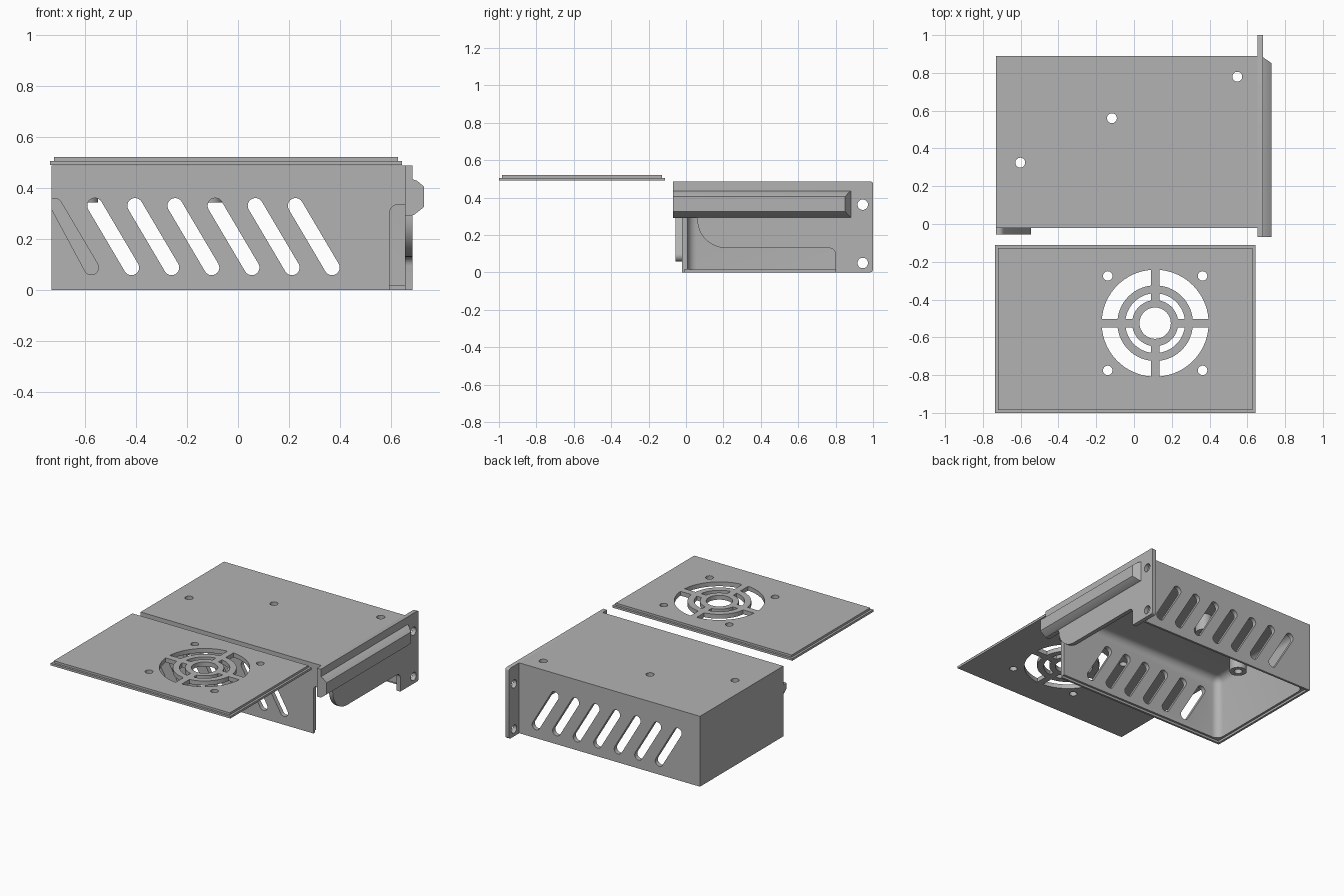
import bpy, bmesh
from math import sin, cos, pi, asin, atan2, radians

if "Cube" in bpy.data.objects:
    bpy.data.objects.remove(bpy.data.objects["Cube"], do_unlink=True)

grey = bpy.data.materials.new("plain grey")
grey.use_nodes = True
colour = (0.45, 0.45, 0.45, 1)
grey.diffuse_color = colour
grey.node_tree.nodes["Principled BSDF"].inputs["Base Color"].default_value = colour


def prism(name, pts, axis, a, b):
    """Extrude a 2D outline along an axis: x uses (y,z), y uses (x,z), z uses (x,y)."""
    place = {"x": lambda p, t: (t, p[0], p[1]),
             "y": lambda p, t: (p[0], t, p[1]),
             "z": lambda p, t: (p[0], p[1], t)}[axis]
    bm = bmesh.new()
    lower = [bm.verts.new(place(p, a)) for p in pts]
    upper = [bm.verts.new(place(p, b)) for p in pts]
    bm.faces.new(lower)
    bm.faces.new(upper)
    n = len(pts)
    for i in range(n):
        j = (i + 1) % n
        bm.faces.new((lower[i], lower[j], upper[j], upper[i]))
    bmesh.ops.recalc_face_normals(bm, faces=bm.faces)
    mesh = bpy.data.meshes.new(name)
    bm.to_mesh(mesh)
    bm.free()
    mesh.materials.append(grey)
    ob = bpy.data.objects.new(name, mesh)
    bpy.context.collection.objects.link(ob)
    return ob


def box(name, x0, x1, y0, y1, z0, z1):
    return prism(name, [(x0, y0), (x1, y0), (x1, y1), (x0, y1)], "z", z0, z1)


def arc(cx, cy, r, a0, a1, n=12):
    return [(cx + r * cos(a0 + (a1 - a0) * i / n), cy + r * sin(a0 + (a1 - a0) * i / n))
            for i in range(n + 1)]


def circle(cx, cy, r, n=32):
    return arc(cx, cy, r, 0, 2 * pi, n)[:-1]


def apply(ob, mod):
    bpy.context.view_layer.objects.active = ob
    bpy.ops.object.modifier_apply(modifier=mod.name)


def boolean(ob, other, operation="DIFFERENCE"):
    mod = ob.modifiers.new("bool", "BOOLEAN")
    mod.operation, mod.solver, mod.object = operation, "EXACT", other
    apply(ob, mod)
    bpy.data.objects.remove(other, do_unlink=True)


def bevel(ob, width, segments):
    mod = ob.modifiers.new("round", "BEVEL")
    mod.width, mod.segments = width, segments
    apply(ob, mod)


def slot(k):
    """Slanted round-ended slot outline, number k along the wall."""
    x0, x1, z0, z1, r = -0.56 + 0.157 * k, -0.417 + 0.157 * k, 0.33, 0.088, 0.03
    a = atan2(z0 - z1, x0 - x1)
    return arc(x0, z0, r, a - pi / 2, a + pi / 2) + arc(x1, z1, r, a + pi / 2, a + pi * 1.5)


L, R, F, B, TOP = -0.73, 0.655, -0.022, 0.89, 0.487
T = 0.03

# Shell: open below and at the right end, rounded inside, with a lid step
shell = box("case_shell", L, R, F, B, 0, TOP)
cavity = box("cavity", L + T, R + 0.5, F + T, B - T, -0.3, TOP - T)
bevel(cavity, 0.05, 6)
boolean(shell, cavity)
boolean(shell, box("step", L + 0.015, R + 0.5, F + 0.015, B - 0.015, -0.1, 0.015))

# Standoffs under the roof, with screw holes through
screws = [(-0.602, 0.325), (-0.117, 0.56), (0.547, 0.78)]
for x, y in screws:
    boolean(shell, prism("standoff", circle(x, y, 0.055), "z", 0.342, TOP - 0.01), "UNION")
for x, y in screws:
    boolean(shell, prism("screw_hole", circle(x, y, 0.026), "z", 0.2, 0.6))

# Vent slots
for k in range(6):
    boolean(shell, prism("front_slot", slot(k), "y", F - 0.1, F + 0.1))
for k in range(7):
    boolean(shell, prism("back_slot", slot(k), "y", B - 0.1, B + 0.1))

# Notch with a rounded corner in the front wall
notch = [(0.593, -0.1), (0.8, -0.1), (0.8, 0.335)] + arc(0.628, 0.3, 0.035, pi / 2, pi, 8)
boolean(shell, prism("notch", notch, "y", F - 0.1, F + 0.08))

# Raised slanted bar at the end of the front vents
bar = [(max(x, L), z) for x, z in slot(-1)]
vent_bar = prism("vent_bar", bar, "y", -0.055, F + 0.005)

# Mounting plate on the right end
outline = ([(-0.07, 0.29), (0.06, 0.29)]
           + arc(0.215, 0.285, 0.155, pi, pi * 1.5)
           + arc(0.765, 0.095, 0.035, pi / 2, 0, 6)
           + [(0.80, 0.0)]
           + arc(0.985, 0.015, 0.015, -pi / 2, 0, 4)
           + arc(0.985, TOP - 0.015, 0.015, 0, pi / 2, 4)
           + [(-0.07, TOP)])
plate = prism("mounting_plate", outline, "x", 0.654, 0.683)
for z in (0.05, 0.362):
    boolean(plate, prism("mount_hole", circle(0.945, z, 0.028), "x", 0.5, 0.9))

# Rail along the plate, tapered at its back end
profile = [(0.68, 0.292), (0.69, 0.295), (0.728, 0.325), (0.728, 0.405),
           (0.70, 0.428), (0.68, 0.435)]
rail = prism("side_rail", profile, "y", -0.07, 0.885)
for v in rail.data.vertices:
    if v.co.y > 0.5:
        v.co.y -= (v.co.x - 0.68) * 0.7

# Separate lid with a stepped edge and a fan grille
lid = box("fan_lid", -0.735, 0.642, -1.0, -0.112, 0.49, 0.505)
boolean(lid, box("lid_step", -0.72, 0.627, -0.985, -0.127, 0.495, 0.52), "UNION")
fx, fy, half = 0.112, -0.525, 0.023
for inner, outer in ((0.2, 0.283), (0.122, 0.158)):
    for q in range(4):
        t = q * pi / 2
        ai, ao = asin(half / inner), asin(half / outer)
        sector = (arc(fx, fy, outer, t + ao, t + pi / 2 - ao, 16)
                  + arc(fx, fy, inner, t + pi / 2 - ai, t + ai, 16))
        boolean(lid, prism("grille_gap", sector, "z", 0.4, 0.6))
boolean(lid, prism("hub_hole", circle(fx, fy, 0.083), "z", 0.4, 0.6))
for sx in (-1, 1):
    for sy in (-1, 1):
        hole = circle(fx + sx * 0.251, fy + sy * 0.25, 0.025)
        boolean(lid, prism("fan_screw_hole", hole, "z", 0.4, 0.6))

# Smooth the curved walls, keep the edges sharp
bpy.ops.object.select_all(action="DESELECT")
for ob in (shell, vent_bar, plate, rail, lid):
    ob.select_set(True)
    bpy.context.view_layer.objects.active = ob
bpy.ops.object.shade_smooth_by_angle(angle=radians(30))
